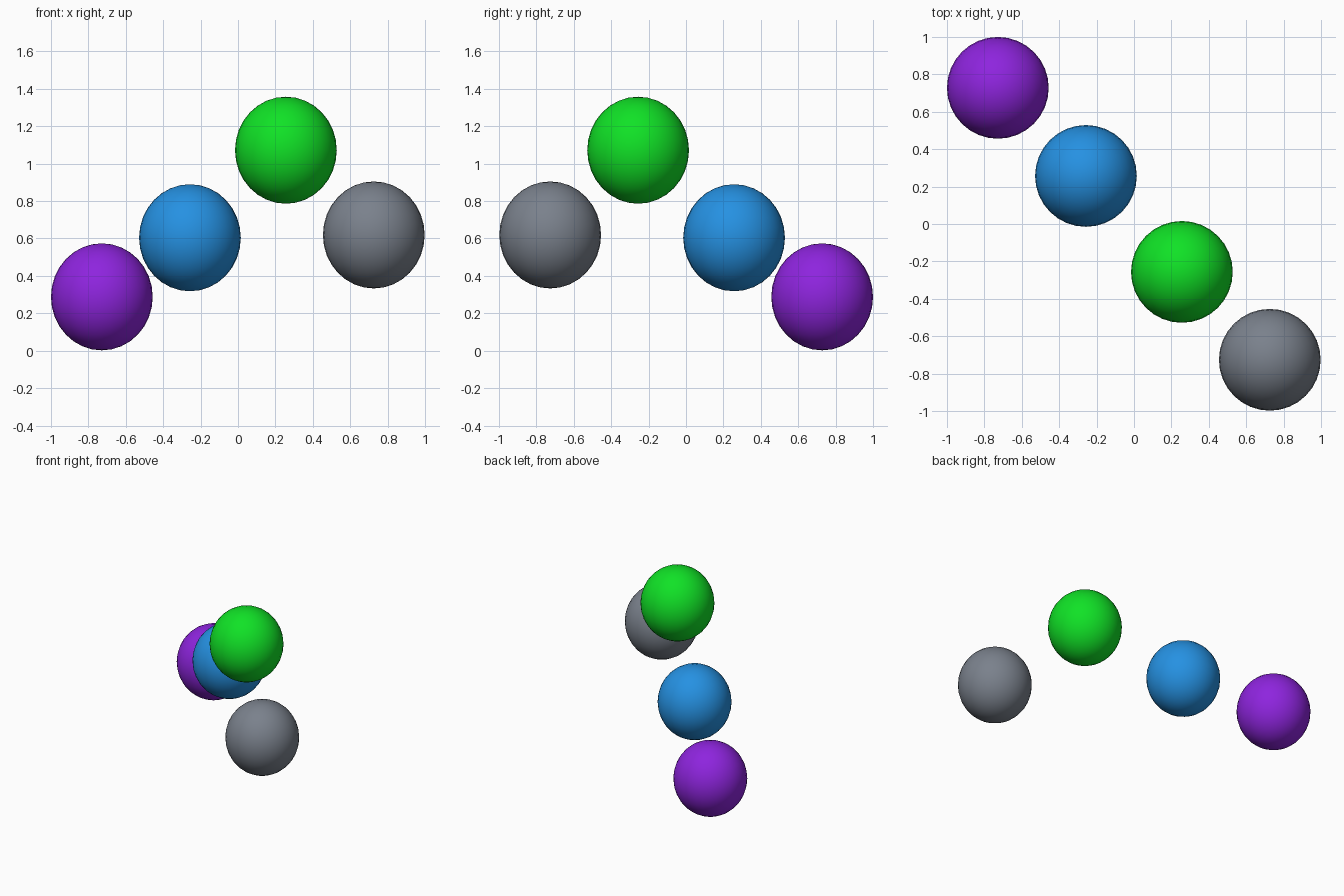
import bpy

if "Cube" in bpy.data.objects:
    bpy.data.objects.remove(bpy.data.objects["Cube"])

RADIUS, HALF_HEIGHT = 0.272, 0.286


def linear(c):
    c /= 255
    return c / 12.92 if c <= 0.04045 else ((c + 0.055) / 1.055) ** 2.4


# name, position along the diagonal (x = -y), height of centre, colour (sRGB)
BALLS = [
    ("purple", -0.728, 0.288, (142, 36, 222)),
    ("blue", -0.257, 0.604, (37, 145, 226)),
    ("green", 0.256, 1.072, (16, 226, 38)),
    ("grey", 0.726, 0.619, (122, 129, 140)),
]

# four slightly tall balls in a diagonal row
for name, x, z, rgb in BALLS:
    bpy.ops.mesh.primitive_uv_sphere_add(segments=32, ring_count=16, radius=1,
                                         location=(x, -x, z))
    ball = bpy.context.object
    ball.name = name + "_ball"
    ball.scale = (RADIUS, RADIUS, HALF_HEIGHT)
    bpy.ops.object.transform_apply(location=False, rotation=False, scale=True)
    bpy.ops.object.shade_smooth()
    mat = bpy.data.materials.new(name)
    mat.diffuse_color = (*map(linear, rgb), 1)
    mat.use_nodes = True
    mat.node_tree.nodes["Principled BSDF"].inputs["Base Color"].default_value = mat.diffuse_color
    ball.data.materials.append(mat)
